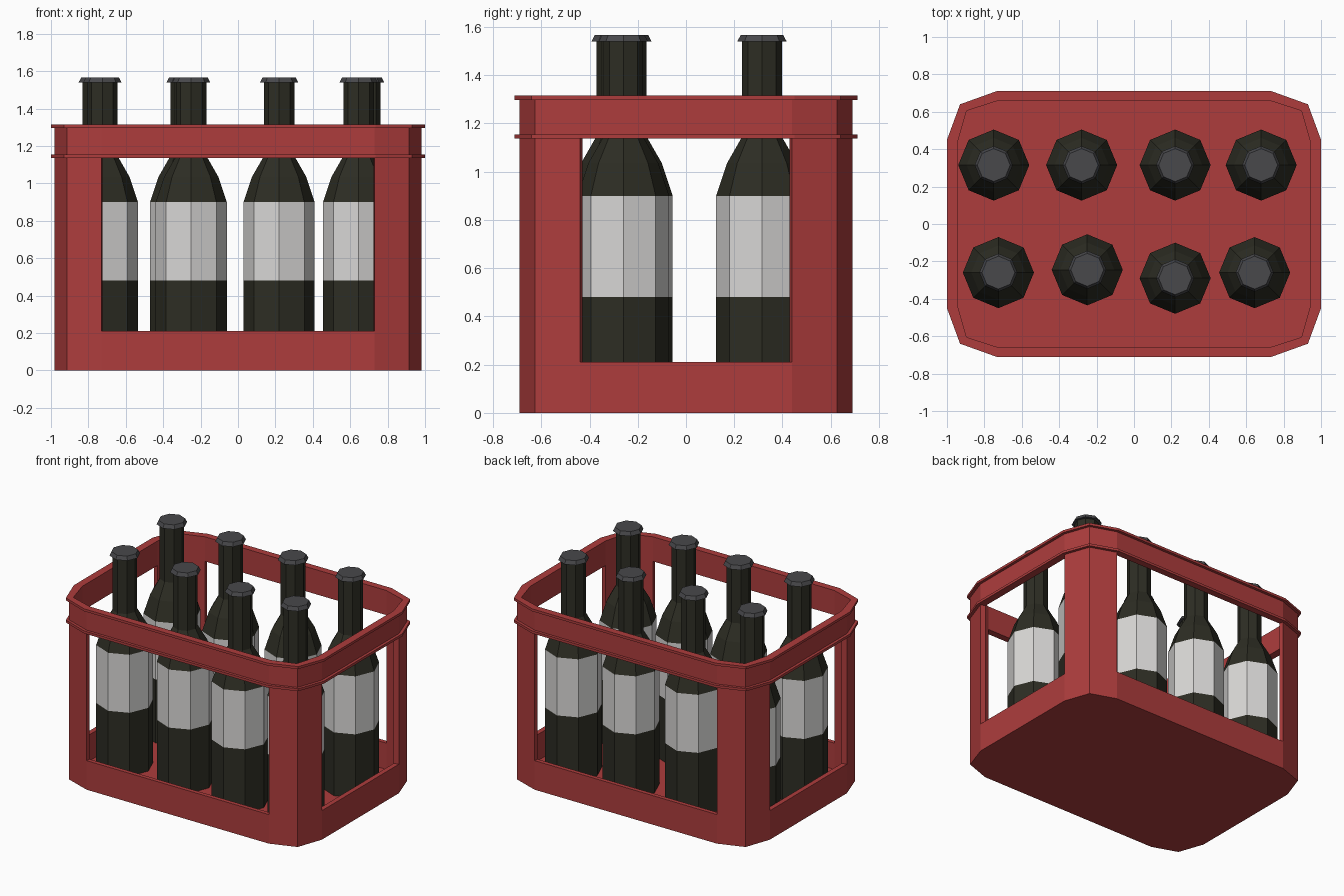
import bpy, bmesh, math

if "Cube" in bpy.data.objects:
    bpy.data.objects.remove(bpy.data.objects["Cube"])


def material(name, rgb):
    m = bpy.data.materials.new(name)
    m.diffuse_color = (*rgb, 1)
    m.use_nodes = True
    m.node_tree.nodes["Principled BSDF"].inputs["Base Color"].default_value = m.diffuse_color
    return m


RED = material("crate red", (0.42, 0.046, 0.046))
GLASS = material("dark bottle glass", (0.026, 0.026, 0.017))
LABEL = material("label white", (0.69, 0.68, 0.67))
CAP = material("cap grey", (0.065, 0.065, 0.07))


def outline(*quarter):
    """Chamfered rectangle from the three corner points of one quadrant."""
    q = list(quarter)
    return (q + [(-x, y) for x, y in reversed(q)]
            + [(-x, -y) for x, y in q] + [(x, -y) for x, y in reversed(q)])


def finish(bm, name, mats):
    bmesh.ops.recalc_face_normals(bm, faces=bm.faces)
    me = bpy.data.meshes.new(name)
    bm.to_mesh(me)
    bm.free()
    for m in mats:
        me.materials.append(m)
    ob = bpy.data.objects.new(name, me)
    bpy.context.collection.objects.link(ob)
    return ob


def loft(name, loops, mats, closed=False, cap=True, slots=None):
    """Bridge stacked (outline, z) loops; closed joins last to first."""
    bm = bmesh.new()
    rings = [[bm.verts.new((x, y, z)) for x, y in pts] for pts, z in loops]
    n = len(rings[0])
    for k in range(len(rings) if closed else len(rings) - 1):
        a, b = rings[k], rings[(k + 1) % len(rings)]
        for i in range(n):
            j = (i + 1) % n
            f = bm.faces.new((a[i], a[j], b[j], b[i]))
            f.material_index = slots[k] if slots else 0
    if cap and not closed:
        bm.faces.new(rings[0])
        f = bm.faces.new(rings[-1])
        f.material_index = slots[-1] if slots else 0
    return finish(bm, name, mats)


BODY = outline((0.98, 0.44), (0.915, 0.625), (0.73, 0.69))
INNER = outline((0.945, 0.43), (0.895, 0.605), (0.725, 0.66))
RIM = outline((1.0, 0.45), (0.93, 0.64), (0.735, 0.71))

# Crate tray: floor and low walls
loft("crate_tray", [(BODY, 0), (BODY, 0.21), (INNER, 0.21), (INNER, 0.02)], [RED])

# Top band with two thin flanges
loft("crate_top_band", [(INNER, 1.315), (RIM, 1.315), (RIM, 1.297), (BODY, 1.297),
                        (BODY, 1.155), (RIM, 1.155), (RIM, 1.137), (BODY, 1.137),
                        (INNER, 1.137)], [RED], closed=True)

# Corner posts, bent around each chamfered corner
for c in range(4):
    section = BODY[c * 3:c * 3 + 3] + INNER[c * 3:c * 3 + 3][::-1]
    loft("corner_post_%d" % (c + 1), [(section, 0.21), (section, 1.137)], [RED], cap=False)


def octagon(r):
    return [(r * math.cos(i * math.pi / 4), r * math.sin(i * math.pi / 4)) for i in range(8)]


# Bottles: (radius, height) profile and the colour of each band
PROFILE = [(0.19, 0.022), (0.19, 0.48), (0.19, 0.90), (0.145, 1.035), (0.082, 1.145),
           (0.082, 1.54), (0.102, 1.54), (0.088, 1.567)]
SLOTS = [0, 1, 0, 0, 0, 2, 2, 2]
SPOTS = [(-0.75, 0.315), (-0.28, 0.315), (0.22, 0.315), (0.68, 0.315),
         (-0.725, -0.26), (-0.25, -0.245), (0.22, -0.29), (0.645, -0.26)]
for n, (x, y) in enumerate(SPOTS):
    ob = loft("bottle_%d" % (n + 1), [(octagon(r), z) for r, z in PROFILE],
              [GLASS, LABEL, CAP], slots=SLOTS)
    ob.location = (x, y, 0)
